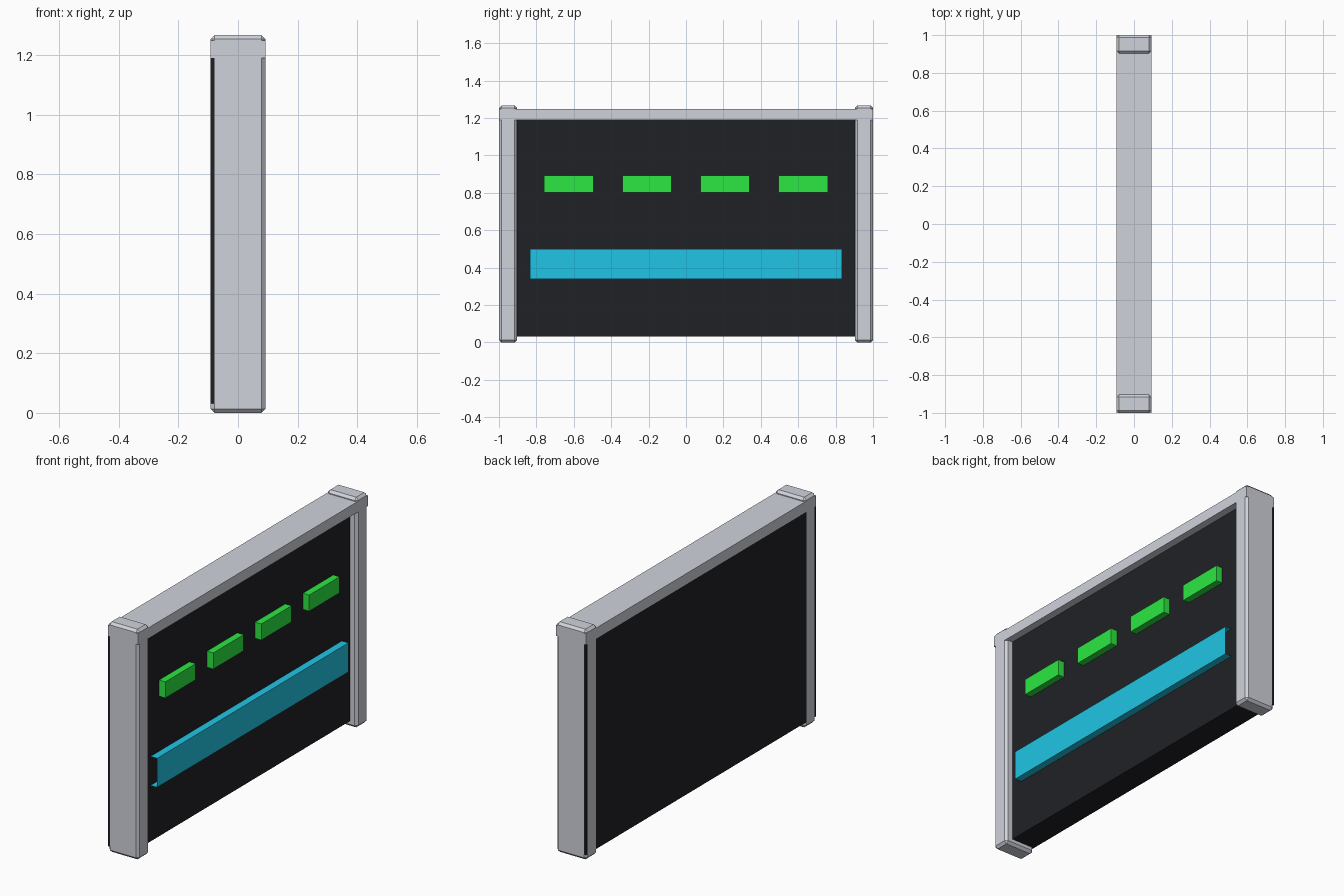
import bpy, bmesh

if "Cube" in bpy.data.objects:
    bpy.data.objects.remove(bpy.data.objects["Cube"])

HX = 0.092       # half depth of the frame
FACE = 0.05      # front surface of the dark panel
GAP = 0.0005     # keeps panel and beam from coinciding with the post faces


def material(name, rgb):
    m = bpy.data.materials.new(name)
    m.diffuse_color = (*rgb, 1)
    m.use_nodes = True
    m.node_tree.nodes["Principled BSDF"].inputs["Base Color"].default_value = m.diffuse_color
    return m


def add_mesh(name, bm, mat):
    me = bpy.data.meshes.new(name)
    bm.to_mesh(me)
    bm.free()
    ob = bpy.data.objects.new(name, me)
    bpy.context.collection.objects.link(ob)
    me.materials.append(mat)
    return ob


def box(name, lo, hi, mat, bevel=0):
    bm = bmesh.new()
    bmesh.ops.create_cube(bm, size=1)
    for v in bm.verts:
        v.co = [(a + b) / 2 + c * (b - a) for a, b, c in zip(lo, hi, v.co)]
    if bevel:
        bmesh.ops.bevel(bm, geom=bm.edges[:], offset=bevel, segments=1,
                        profile=0.5, affect='EDGES')
    return add_mesh(name, bm, mat)


metal = material("pale_metal", (0.63, 0.65, 0.71))
dark = material("dark_panel", (0.0144, 0.0152, 0.0185))
green = material("green_light", (0.025, 0.80, 0.055))
cyan = material("cyan_strip", (0.0144, 0.56, 0.79))

# Chamfered end posts
for side, y0, y1 in (("left", -1, -0.9025), ("right", 0.9025, 1)):
    box(f"{side}_post", (-HX, y0, 0), (HX, y1, 1.267), metal, bevel=0.0135)

# Top beam running over both posts
e = 1 - GAP
box("top_beam", (-HX, -e, 1.19), (HX, e, 1.249), metal)

# Dark panel, flush with the back and recessed at the front
box("panel", (-HX + GAP, -e, 0.032), (FACE, e, 1.19), dark)

# Row of green blocks
for i in range(4):
    y = -0.626 + i * 0.4173
    box(f"green_block_{i + 1}", (FACE, y - 0.132, 0.803), (0.088, y + 0.132, 0.892), green)

# Open-ended cyan channel: top, front and bottom faces only
bm = bmesh.new()
profile = [(FACE, 0.34), (0.09, 0.34), (0.09, 0.50), (FACE, 0.50)]
a, b = [[bm.verts.new((x, y, z)) for x, z in profile] for y in (-0.833, 0.833)]
for i in range(3):
    bm.faces.new((a[i], b[i], b[i + 1], a[i + 1]))
bmesh.ops.recalc_face_normals(bm, faces=bm.faces[:])
if bm.faces[:][1].normal.x < 0:
    bmesh.ops.reverse_faces(bm, faces=bm.faces[:])
add_mesh("cyan_channel", bm, cyan)
